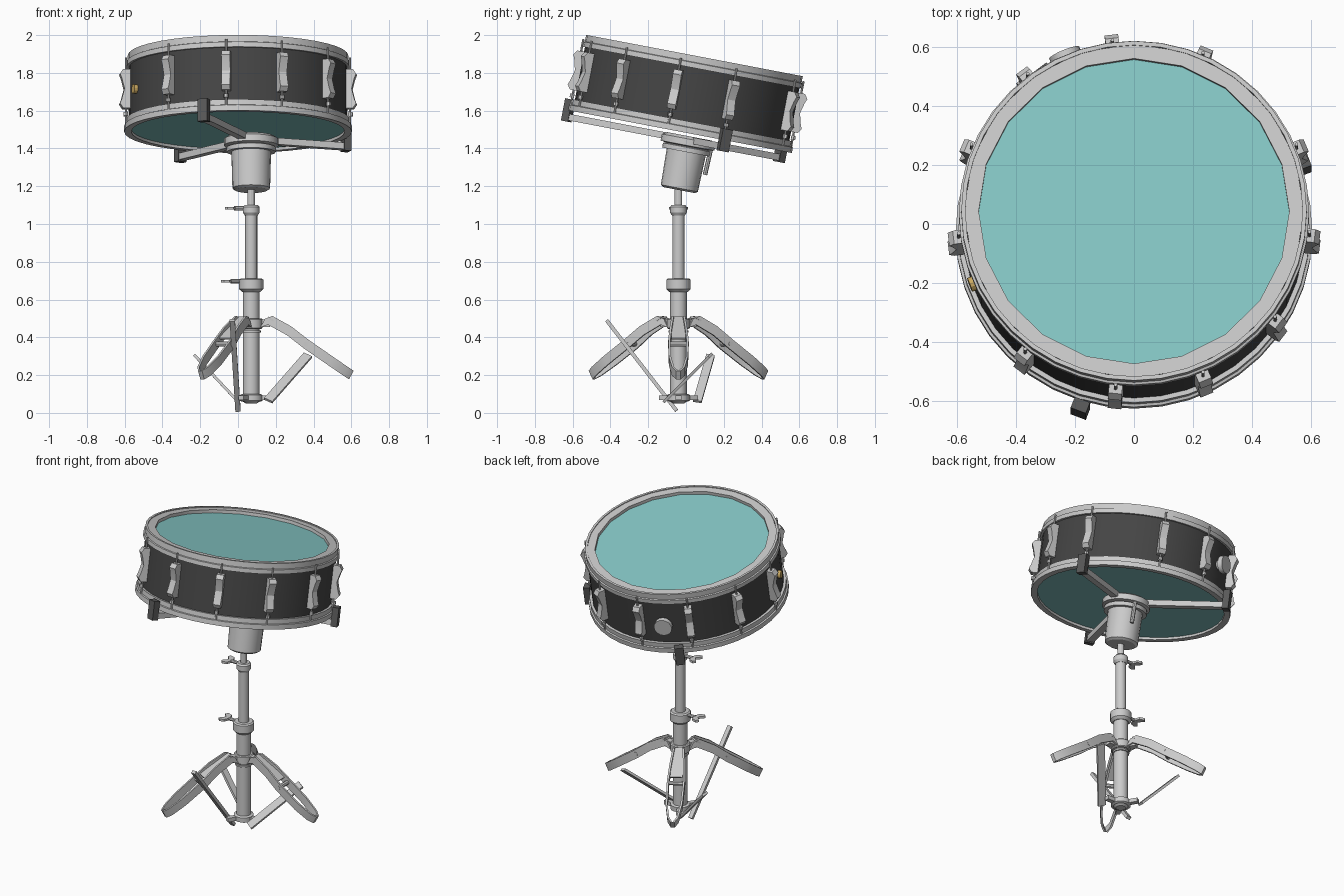
import bpy, bmesh
from math import sin, cos, pi, radians
from mathutils import Vector, Matrix

if "Cube" in bpy.data.objects:
    bpy.data.objects.remove(bpy.data.objects["Cube"])

I = Matrix.Identity(4)
DRUM = Matrix.Translation((0, -0.032, 1.489)) @ Matrix.Rotation(radians(-10.8), 4, 'X')
POLE = Matrix.Translation((0.07, -0.04, 0))


def rz(deg):
    return Matrix.Rotation(radians(deg), 4, 'Z')


def material(name, rgb):
    m = bpy.data.materials.new(name)
    m.diffuse_color = (*rgb, 1)
    m.use_nodes = True
    m.node_tree.nodes["Principled BSDF"].inputs["Base Color"].default_value = m.diffuse_color
    return m


SHELL = material("dark_shell", (0.06, 0.06, 0.06))
SKIN = material("teal_skin", (0.24, 0.58, 0.57))
BRASS = material("brass", (0.6, 0.4, 0.12))
DARK = material("dark_metal", (0.1, 0.1, 0.1))


def finish(name, bm, M=I, mat=None):
    bmesh.ops.remove_doubles(bm, verts=bm.verts, dist=1e-5)
    bmesh.ops.recalc_face_normals(bm, faces=bm.faces)
    me = bpy.data.meshes.new(name)
    bm.to_mesh(me)
    bm.free()
    me.transform(M)
    ob = bpy.data.objects.new(name, me)
    bpy.context.collection.objects.link(ob)
    if mat:
        me.materials.append(mat)
    return ob


def loft(name, rings, M=I, mat=None, caps=True, loop=False):
    """Skin a list of closed vertex rings."""
    bm = bmesh.new()
    vs = [[bm.verts.new(p) for p in r] for r in rings]
    n = len(rings[0])
    pairs = list(zip(vs, vs[1:])) + ([(vs[-1], vs[0])] if loop else [])
    for a, b in pairs:
        for i in range(n):
            j = (i + 1) % n
            bm.faces.new((a[i], a[j], b[j], b[i]))
    if caps and not loop:
        bm.faces.new(vs[0][::-1])
        bm.faces.new(vs[-1])
    return finish(name, bm, M, mat)


def lathe(name, prof, sides, M=I, mat=None, loop=False):
    """Revolve (radius, height) points about z; loop closes a ring section."""
    rings = [[(r * sin(2 * pi * i / sides), r * cos(2 * pi * i / sides), z)
              for i in range(sides)] for r, z in prof]
    return loft(name, rings, M, mat, True, loop)


def rod(name, p, q, r, M=I, mat=None, sides=8):
    d = Vector(q) - Vector(p)
    A = Matrix.Translation(p) @ d.to_track_quat('Z', 'Y').to_matrix().to_4x4()
    return lathe(name, [(r, 0), (r, d.length)], sides, M @ A, mat)


def bar(name, p, q, w, t, normal=(0, 0, 1), M=I, mat=None):
    """Flat bar from p to q, width w, thickness t along normal."""
    p, q, n = Vector(p), Vector(q), Vector(normal)
    d = (q - p).normalized()
    s = d.cross(n).normalized()
    n = s.cross(d)
    sec = [s * w / 2 * a + n * t / 2 * b for a, b in ((-1, -1), (1, -1), (1, 1), (-1, 1))]
    return loft(name, [[e + c for c in sec] for e in (p, q)], M, mat)


# drum shell, hoops and heads
lathe("drum_shell", [(.578, .04), (.578, .37), (.565, .37), (.565, .04)], 40, DRUM, SHELL, True)
lathe("top_hoop", [(.592, .345), (.592, .372), (.584, .375), (.584, .41), (.57, .41), (.57, .345)],
      40, DRUM, None, True)
lathe("top_inner_ring", [(.575, .405), (.525, .405), (.525, .375), (.575, .375)], 20, DRUM, None, True)
lathe("top_head", [(.53, .375), (.53, .385)], 20, DRUM, SKIN)
lathe("bottom_hoop", [(.603, 0), (.603, .03), (.594, .033), (.594, .062), (.575, .062), (.565, .03), (.565, 0)],
      40, DRUM, None, True)
lathe("bottom_head", [(.57, .015), (.57, .025)], 40, DRUM, SKIN)

# lugs with tension rods
LUG = [(.57, .11), (.615, .11), (.632, .135), (.622, .16), (.608, .215),
       (.622, .27), (.632, .295), (.615, .32), (.57, .32)]
for k, a in enumerate((-37, -6.5, 23, 67, 97, 127, 157, 187, 232, 264, 293)):
    M = DRUM @ rz(a)
    loft(f"lug_{k}", [[(r, y, s) for r, s in LUG] for y in (-.023, .023)], M)
    rod(f"tension_rod_{k}", (.597, 0, .03), (.597, 0, .385), .006, M)
    rod(f"rod_nut_{k}", (.6, 0, .07), (.6, 0, .09), .013, M, None, 6)

# side knob and air vent
M = DRUM @ rz(112)
rod("side_knob_stem", (.57, 0, .2), (.61, 0, .2), .03, M, None, 16)
rod("side_knob", (.6, 0, .2), (.63, 0, .2), .055, M, None, 16)
rod("air_vent", (.57, 0, .19), (.595, 0, .19), .025, DRUM @ rz(201), BRASS, 12)

# basket hub below the drum
HUB = DRUM @ Matrix.Translation((.07, .053, 0))
lathe("basket_hub", [(.085, -.305), (.1, -.295), (.105, -.1), (.13, -.1), (.13, -.075), (.115, -.07),
                     (.145, -.065), (.145, -.03), (.12, -.015)], 20, HUB)
rod("hub_lever", (.03, .125, -.06), (.03, .12, -.2), .012, HUB)

# basket arms with gripping blocks
for k, (x, y) in enumerate(((-.175, -.585), (.555, .235), (-.295, .53))):
    p, e = Vector((.07, .053, -.035)), Vector((x, y, -.035))
    d = (e - p).normalized()
    bar(f"basket_arm_{k}", p + d * .1, e + d * .03, .045, .035, (0, 0, 1), DRUM)
    o = e + d * .018
    bar(f"basket_grip_{k}", o + Vector((0, 0, -.025)), o + Vector((0, 0, .095)), .055, .04, d, DRUM, DARK)

# telescopic pole and collars
lathe("inner_rod", [(.02, 1.05), (.02, 1.21)], 12, POLE)
lathe("upper_tube", [(.032, .68), (.032, 1.07)], 16, POLE)
lathe("upper_collar", [(.034, 1.045), (.044, 1.06), (.044, 1.09), (.036, 1.1)], 16, POLE)
lathe("lower_tube", [(.03, .05), (.044, .06), (.044, .67)], 16, POLE)
lathe("lower_collar", [(.048, .64), (.064, .655), (.064, .705), (.055, .712)], 16, POLE)
lathe("leg_collar", [(.054, .445), (.06, .45), (.06, .495), (.054, .5)], 16, POLE)
lathe("guide_ring", [(.052, .425), (.052, .435)], 16, POLE)
lathe("brace_collar", [(.05, .06), (.06, .065), (.06, .095), (.05, .1)], 16, POLE)

# wing screws
for k, (z, r) in enumerate(((1.083, .04), (.697, .06))):
    rod(f"screw_stem_{k}", (-r + .01, 0, z), (-r - .05, 0, z), .011, POLE)
    for s in (-1, 1):
        pts = [(-r - .04, 0), (-r - .055, s * .04), (-r - .085, s * .05), (-r - .1, s * .035), (-r - .07, 0)]
        loft(f"screw_wing_{k}_{'right' if s > 0 else 'left'}",
             [[(x, y, z + h) for x, y in pts] for h in (-.007, .007)], POLE)

# folding legs: two strips meeting at the foot
LEG = [(.06, .026, .475), (.1, .03, .49), (.2, .04, .435), (.29, .048, .365),
       (.42, .045, .275), (.5, .028, .22), (.53, .006, .2)]
for k in range(3):
    M = POLE @ rz(120 * k)
    for s in (-1, 1):
        rings = []
        for r, lat, z in LEG:
            rings.append([(r + c * .012, s * (lat + t), z + c * .023)
                          for c, t in ((-1, -.006), (1, -.006), (1, .006), (-1, .006))])
        loft(f"leg_{k}_{'right' if s > 0 else 'left'}", rings, M)
    bar(f"leg_mount_{k}", (.05, 0, .475), (.1, 0, .475), .04, .04, (0, 0, 1), M)
    bar(f"leg_top_plate_{k}", (.09, 0, .505), (.27, 0, .393), .075, .01, (0, 0, 1), M)
    rod(f"leg_hinge_{k}", (.29, -.055, .365), (.29, .055, .365), .014, M)
    bar(f"brace_mount_{k}", (.05, 0, .08), (.11, 0, .08), .03, .025, (0, 0, 1), M)

# loose folding braces
bar("brace_right", (.16, -.11, .065), (.37, .13, .305), .05, .015, (0, .25, -.24))
bar("brace_back", (0, .06, .06), (-.23, .13, .305), .045, .015, (.25, 0, .23))
bar("brace_front", (0, -.05, .012), (-.03, -.42, .49), .028, .02, (0, .48, .36))

# smooth rounded parts, keep edges sharp
for ob in bpy.context.collection.objects:
    ob.select_set(True)
    bpy.context.view_layer.objects.active = ob
bpy.ops.object.shade_smooth_by_angle(angle=radians(25))
